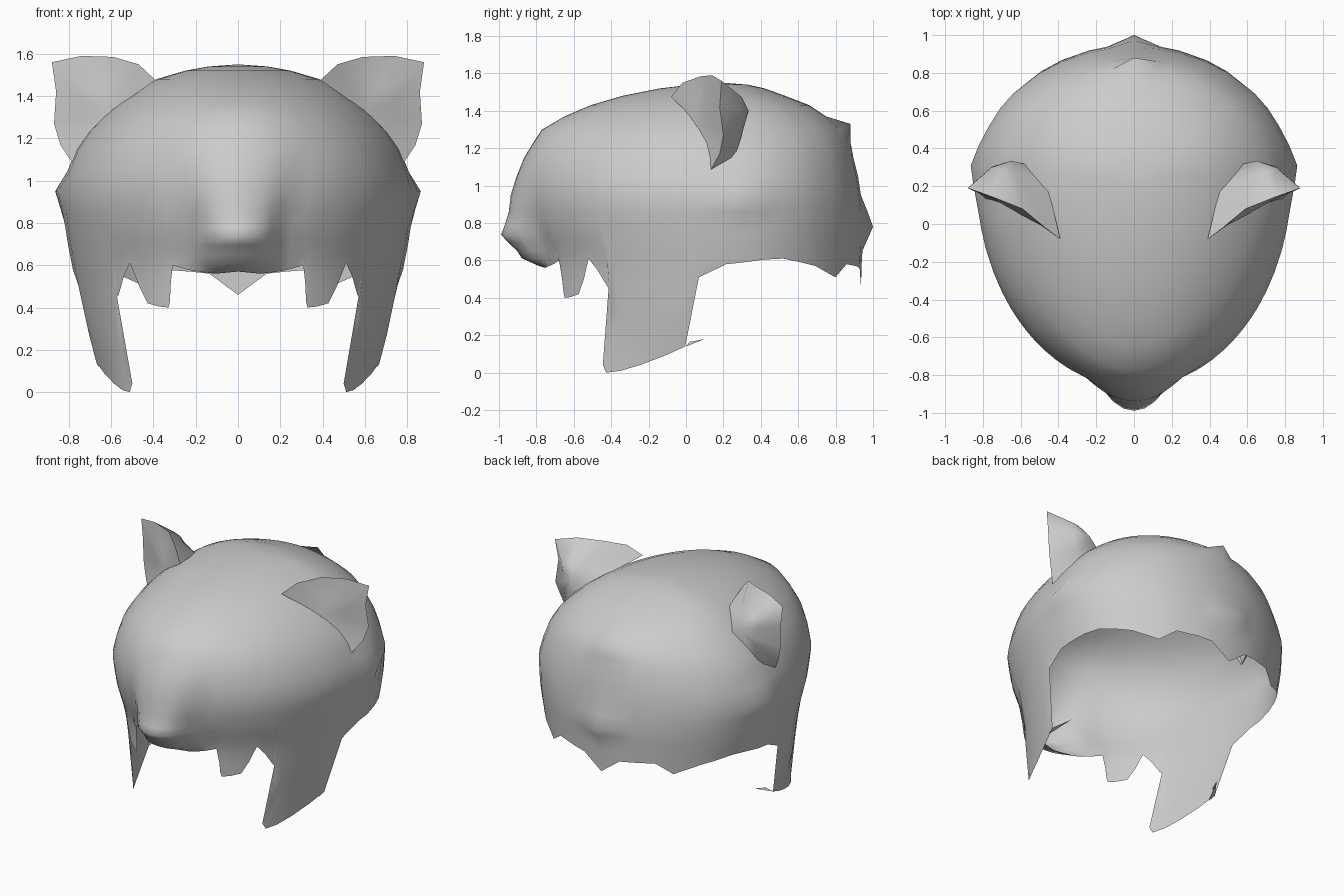
import bpy, bmesh, math
from mathutils import Vector

if "Cube" in bpy.data.objects:
    bpy.data.objects.remove(bpy.data.objects["Cube"])

grey = bpy.data.materials.new("plain_grey")
grey.diffuse_color = (0.6, 0.6, 0.6, 1)
grey.use_nodes = True
grey.node_tree.nodes["Principled BSDF"].inputs["Base Color"].default_value = grey.diffuse_color


def lerp_table(table, v):
    """Piecewise linear lookup; each row is (key, values...)."""
    if v <= table[0][0]:
        return table[0][1:]
    for a, b in zip(table, table[1:]):
        if v <= b[0]:
            f = (v - a[0]) / (b[0] - a[0])
            return tuple(p + (q - p) * f for p, q in zip(a[1:], b[1:]))
    return table[-1][1:]


def make(name, verts, faces, angle=60):
    me = bpy.data.meshes.new(name)
    me.from_pydata(verts, [], faces)
    bm = bmesh.new()
    bm.from_mesh(me)
    bmesh.ops.remove_doubles(bm, verts=bm.verts, dist=0.0005)
    bmesh.ops.recalc_face_normals(bm, faces=bm.faces)
    bm.to_mesh(me)
    bm.free()
    me.materials.append(grey)
    ob = bpy.data.objects.new(name, me)
    bpy.context.collection.objects.link(ob)
    bpy.ops.object.select_all(action='DESELECT')
    ob.select_set(True)
    bpy.context.view_layer.objects.active = ob
    bpy.ops.object.shade_smooth_by_angle(angle=math.radians(angle))
    return ob


# Head shell: half width, front y and back y at each height
YC = 0.25
RINGS = [(0.0, .65, -.75, .93), (.05, .66, -.75, .93), (.15, .695, -.75, .93),
         (.3, .735, -.75, .93), (.45, .758, -.75, .935), (.6, .785, -.76, .94),
         (.7, .805, -.80, .945), (.8, .82, -.84, .95), (.95, .835, -.865, .935),
         (1.05, .805, -.86, .92), (1.15, .765, -.84, .895), (1.23, .71, -.80, .87),
         (1.3, .645, -.75, .83), (1.37, .565, -.63, .75), (1.43, .48, -.49, .66),
         (1.48, .385, -.32, .53), (1.52, .25, -.12, .42), (1.54, .14, .05, .33)]
# Forward push of the snout and its half width at each height
SNOUT = [(.56, 0.0, .2), (.6, .11, .2), (.66, .125, .2), (.73, .18, .2), (.78, .14, .2),
         (.85, .10, .22), (1.03, .05, .28), (1.2, .015, .34), (1.3, .02, .34)]
# Angle from the front and lower edge height, including fangs and cheek guards
EDGE = [(0, .57), (4, .565), (8, .56), (11, .565), (14, .57), (18, .58), (23.2, .6),
        (24.6, .5), (25.2, .43), (26, .4), (30, .405), (34.5, .42), (37.5, .5),
        (40.5, .61), (44, .55), (48, .46), (49, .45), (49.4, .04), (52, 0.0), (57, .01),
        (63, .04), (70, .09), (75.5, .14), (79.6, .51), (88, .58), (95, .59),
        (104, .605), (113, .61), (122, .59), (130, .57), (143, .51), (152, .58),
        (163, .57), (170, .56), (180, .46)]
LEVELS = [.78, .86, .95, 1.05, 1.15, 1.23, 1.3, 1.37, 1.43, 1.48, 1.52, 1.54]


def shell_point(deg, z, side):
    sx, yf, yb = lerp_table(RINGS, z)
    t = math.radians(deg)
    x = sx * math.sin(t)
    y = YC - math.cos(t) * ((YC - yf) if deg <= 90 else (yb - YC))
    if deg < 90:
        push, width = lerp_table(SNOUT, z)
        y -= push * max(0.0, 1 - (x / width) ** 2) ** (.7 if z < .9 else 1)
    # flared cheek corner and forward-swept guard tips
    x += .04 * max(0, 1 - abs(deg - 95) / 14) * max(0, 1 - abs(z - .93) / .11)
    y -= max(0, .15 - z) * .4
    if deg == 180:
        y += .055 * max(0, 1 - abs(z - .79) / .14)
        if abs(z - 1.3) < .001:           # small peak at the back
            y, z = .88, 1.33
        elif abs(z - 1.23) < .001:
            y = .88
    return (side * x, y, z)


cols = [(d, e, 1) for d, e in EDGE] + [(d, e, -1) for d, e in EDGE[-2:0:-1]]
verts, faces = [], []
for d, e, s in cols:
    zs = [e + (LEVELS[0] - e) * i / 5 for i in range(5)] + LEVELS
    verts += [shell_point(d, z, s) for z in zs]
rows, n = len(zs), len(cols)
apex = len(verts)
verts.append((0, .2, 1.55))
for c in range(n):
    a, b = c * rows, ((c + 1) % n) * rows
    for r in range(rows - 1):
        faces.append((a + r, b + r, b + r + 1, a + r + 1))
    faces.append((a + rows - 1, b + rows - 1, apex))
make("head_shell", verts, faces, 75)

# Ears: curved rim, front sloping into the dome, bulged back
RIM = [(.39, -.08, 1.475), (.47, -.02, 1.55), (.59, .08, 1.585), (.74, .14, 1.59),
       (.88, .19, 1.56), (.86, .18, 1.42), (.87, .2, 1.27), (.84, .18, 1.17),
       (.78, .13, 1.08)]
DISH, BULGE, ROOT = Vector((.60, .05, 1.33)), Vector((.65, .335, 1.4)), Vector((.5, .3, 1.3))

for s, label in ((1, "right"), (-1, "left")):
    def flip(v):
        return (s * v[0], v[1], v[2])
    rim = [Vector(p) for p in RIM]
    m = len(rim)
    front = [p.lerp(DISH, .5) + Vector((0, .01, 0)) for p in rim]
    back = [p.lerp(BULGE, .55) + Vector((0, .03, 0)) for p in rim]
    back[0], back[-1] = Vector((.45, .17, 1.44)), Vector((.74, .26, 1.14))
    v = rim + front + back + [DISH, BULGE, ROOT]
    f = []
    for i in range(m - 1):
        f += [(i, i + 1, m + i + 1, m + i), (m + i, m + i + 1, 3 * m),
              (i, i + 1, 2 * m + i + 1, 2 * m + i), (2 * m + i, 2 * m + i + 1, 3 * m + 1)]
    f += [(2 * m, 3 * m + 1, 3 * m + 2), (3 * m - 1, 3 * m + 1, 3 * m + 2)]
    make(label + "_ear", [flip(p) for p in v], f, 80)

    # Thin flick at the rear of the cheek guard
    make(label + "_guard_flick",
         [flip(p) for p in ((.67, 0, .14), (.66, -.05, .12), (.6, .1, .18), (.63, .02, .165))],
         [(0, 1, 2), (0, 2, 3)])
